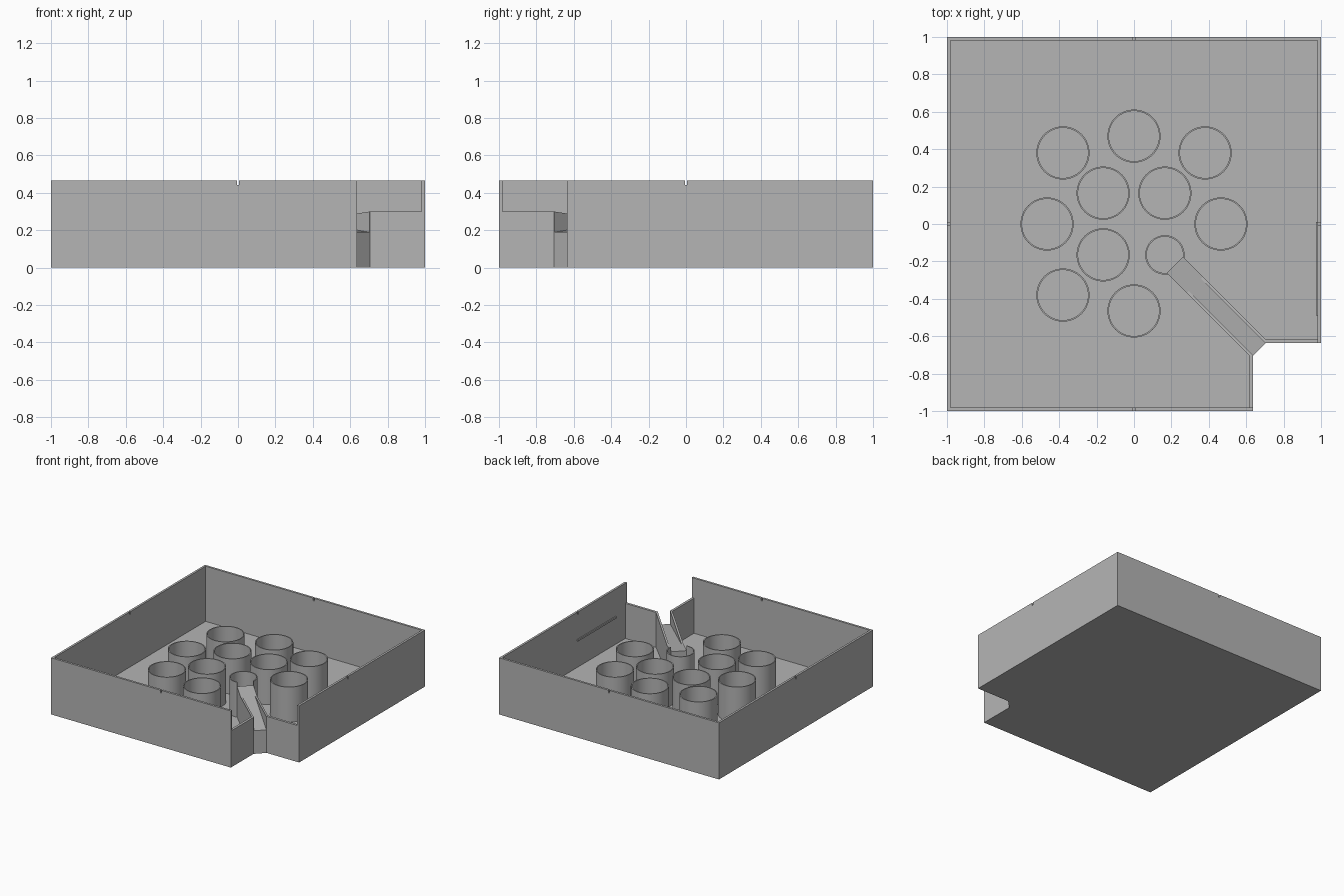
import bpy
import bmesh
import math
from mathutils import Vector

old = bpy.data.objects.get("Cube")
if old:
    bpy.data.objects.remove(old, do_unlink=True)

grey = bpy.data.materials.new("plain_grey")
grey.use_nodes = True
grey.diffuse_color = (0.46, 0.46, 0.46, 1)
grey.node_tree.nodes["Principled BSDF"].inputs["Base Color"].default_value = (0.46, 0.46, 0.46, 1)

X, Y, Z = Vector((1, 0, 0)), Vector((0, 1, 0)), Vector((0, 0, 1))
OUT = Vector((1, -1, 0)).normalized()    # direction of the chute
SIDE = Vector((1, 1, 0)).normalized()    # across the chute
WALL, HIGH, LOW, FLOOR = 0.018, 0.465, 0.3, 0.012
NOTCH = 0.635


def finish(name, bm):
    bmesh.ops.recalc_face_normals(bm, faces=bm.faces)
    mesh = bpy.data.meshes.new(name)
    bm.to_mesh(mesh)
    bm.free()
    mesh.materials.append(grey)
    obj = bpy.data.objects.new(name, mesh)
    bpy.context.collection.objects.link(obj)
    return obj


def prism(name, points, u, v, start, depth):
    """Extrude a profile drawn in the u, v plane along a depth vector."""
    bm = bmesh.new()
    face = bm.faces.new([bm.verts.new(start + u * a + v * b) for a, b in points])
    grown = bmesh.ops.extrude_face_region(bm, geom=[face])["geom"]
    bmesh.ops.translate(bm, vec=depth, verts=[g for g in grown if isinstance(g, bmesh.types.BMVert)])
    return finish(name, bm)


def rect(a, b, c, d):
    return [(a, c), (b, c), (b, d), (a, d)]


def tube(name, x, y, radius, height, gap=0.0, middle=0.0, thick=0.008, steps=64):
    """Open tube; a gap angle leaves a slot centred on the middle angle."""
    bm = bmesh.new()
    rings = []
    count = steps + 1 if gap else steps
    for i in range(count):
        t = middle + gap / 2 + (math.tau - gap) * i / steps
        rings.append([bm.verts.new((x + r * math.cos(t), y + r * math.sin(t), z))
                      for r, z in ((radius, 0), (radius, height),
                                   (radius - thick, height), (radius - thick, 0))])
    for i in range(steps):
        a, b = rings[i], rings[(i + 1) % count]
        for k in range(4):
            n = (k + 1) % 4
            bm.faces.new((a[k], b[k], b[n], a[n]))
    if gap:
        bm.faces.new(rings[0])
        bm.faces.new(rings[-1])
    obj = finish(name, bm)
    bpy.ops.object.select_all(action="DESELECT")
    obj.select_set(True)
    bpy.context.view_layer.objects.active = obj
    bpy.ops.object.shade_smooth_by_angle(angle=math.radians(35))


def nicked(a, b):
    """Tall wall profile with a small nick in the middle of the top edge."""
    w, d = 0.006, 0.022
    return [(a, 0), (b, 0), (b, HIGH), (w, HIGH), (w, HIGH - d),
            (-w, HIGH - d), (-w, HIGH), (a, HIGH)]


# Tray floor with the corner cut out
prism("tray_floor",
      [(-1, -1), (NOTCH, -1), (NOTCH, -0.705), (0.705, -NOTCH), (1, -NOTCH), (1, 1), (-1, 1)],
      X, Y, Vector(), Z * FLOOR)

# Tall outer walls
prism("front_wall", nicked(-1, NOTCH), X, Z, Vector((0, -1, 0)), Y * WALL)
prism("back_wall", nicked(-1, 1), X, Z, Vector((0, 1, 0)), -Y * WALL)
prism("right_wall", nicked(-1, 1), Y, Z, Vector((-1, 0, 0)), X * WALL)
prism("left_wall", nicked(-NOTCH, 1), Y, Z, Vector((1, 0, 0)), -X * WALL)

# Low walls of the cut corner
prism("notch_side_wall", rect(-1 + WALL, -0.705, 0, LOW), Y, Z, Vector((NOTCH, 0, 0)), -X * 0.02)
prism("notch_front_wall", rect(0.705, 1 - WALL, 0, LOW), X, Z, Vector((0, -NOTCH, 0)), Y * 0.02)

# Thin rail inside the left wall
prism("inner_rail", rect(-0.49, 0.01, 0.228, 0.243), Y, Z, Vector((1 - WALL, 0, 0)), -X * 0.008)

# Round holders: seven around the outside, three in the middle
holders = [(0.465, 0), (0.38, 0.38), (0, 0.47), (-0.38, 0.38),
           (-0.465, 0), (-0.38, -0.38), (0, -0.465)]
holders += [(0.165, 0.165), (-0.165, 0.165), (-0.165, -0.165)]
for i, (x, y) in enumerate(holders):
    tube(f"holder_{i + 1}", x, y, 0.142, LOW)

# Small slotted holder that feeds the chute
half = 0.062
angle = math.asin(half / 0.105)
tube("chute_holder", 0.165, -0.165, 0.105, LOW, gap=2 * angle, middle=-math.pi / 4)

# Sloping chute and its side walls
inner, outer = 0.233 + 0.105 * math.cos(angle) - 0.008, 0.948
prism("chute_ramp", [(inner, 0), (outer, 0), (outer, 0.19), (inner, 0.262)],
      OUT, Z, SIDE * -half, SIDE * 2 * half)
for side, name in ((1, "chute_left_wall"), (-1, "chute_right_wall")):
    prism(name, [(inner, 0), (outer, 0), (outer, LOW), (inner, 0.228)],
          OUT, Z, SIDE * side * half, SIDE * side * -0.015)
